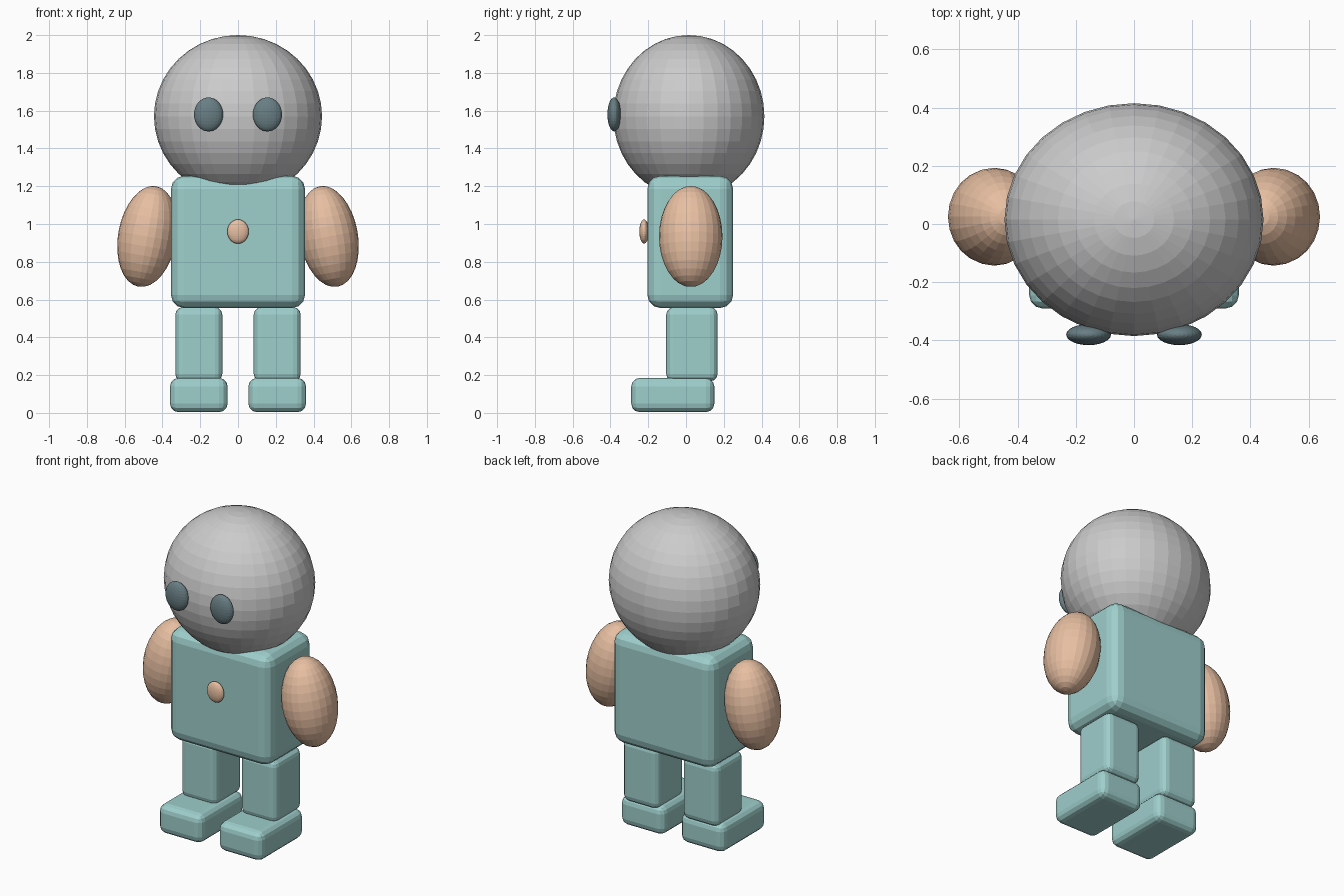
import bpy
from math import radians

if "Cube" in bpy.data.objects:
    bpy.data.objects.remove(bpy.data.objects["Cube"])


def material(name, rgb):
    m = bpy.data.materials.new(name)
    m.diffuse_color = (*rgb, 1)
    m.use_nodes = True
    m.node_tree.nodes["Principled BSDF"].inputs["Base Color"].default_value = m.diffuse_color
    return m


TEAL = material("teal", (0.34, 0.62, 0.60))
PEACH = material("peach", (0.80, 0.52, 0.36))
SLATE = material("slate", (0.14, 0.21, 0.23))


def ellipsoid(name, centre, radii, mat=None, segs=24, rings=16, tilt=0):
    bpy.ops.mesh.primitive_uv_sphere_add(segments=segs, ring_count=rings, radius=1,
                                         location=centre, rotation=(0, radians(tilt), 0))
    ob = bpy.context.object
    ob.name = name
    ob.scale = radii
    if mat:
        ob.data.materials.append(mat)
    return ob


def rounded_box(name, low, high, bevel, mat):
    bpy.ops.mesh.primitive_cube_add(size=1, location=[(a + b) / 2 for a, b in zip(low, high)])
    ob = bpy.context.object
    ob.name = name
    ob.scale = [b - a for a, b in zip(low, high)]
    bpy.ops.object.transform_apply(location=False, rotation=False, scale=True)
    mod = ob.modifiers.new("round", 'BEVEL')
    mod.width = bevel
    mod.segments = 3
    ob.data.materials.append(mat)
    return ob


# Head and torso
ellipsoid("head", (0, 0.015, 1.57), (0.445, 0.40, 0.43), segs=32, rings=20)
rounded_box("torso", (-0.355, -0.205, 0.555), (0.355, 0.25, 1.255), 0.07, TEAL)
ellipsoid("belly_button", (0, -0.222, 0.96), (0.057, 0.025, 0.064), PEACH)

# Paired parts
for side, s in (("left", -1), ("right", 1)):
    ellipsoid(side + "_eye", (s * 0.156, -0.38, 1.58), (0.077, 0.036, 0.09), SLATE)
    ellipsoid(side + "_arm", (s * 0.48, 0.025, 0.934), (0.155, 0.168, 0.27), PEACH,
              tilt=-10 * s)
    for part, low, high, bevel in (
            ("_leg", (0.083, -0.105, 0.167), (0.332, 0.167, 0.56), 0.04),
            ("_foot", (0.055, -0.29, 0.004), (0.36, 0.15, 0.185), 0.045)):
        xs = sorted((s * low[0], s * high[0]))
        rounded_box(side + part, (xs[0], *low[1:]), (xs[1], *high[1:]), bevel, TEAL)
